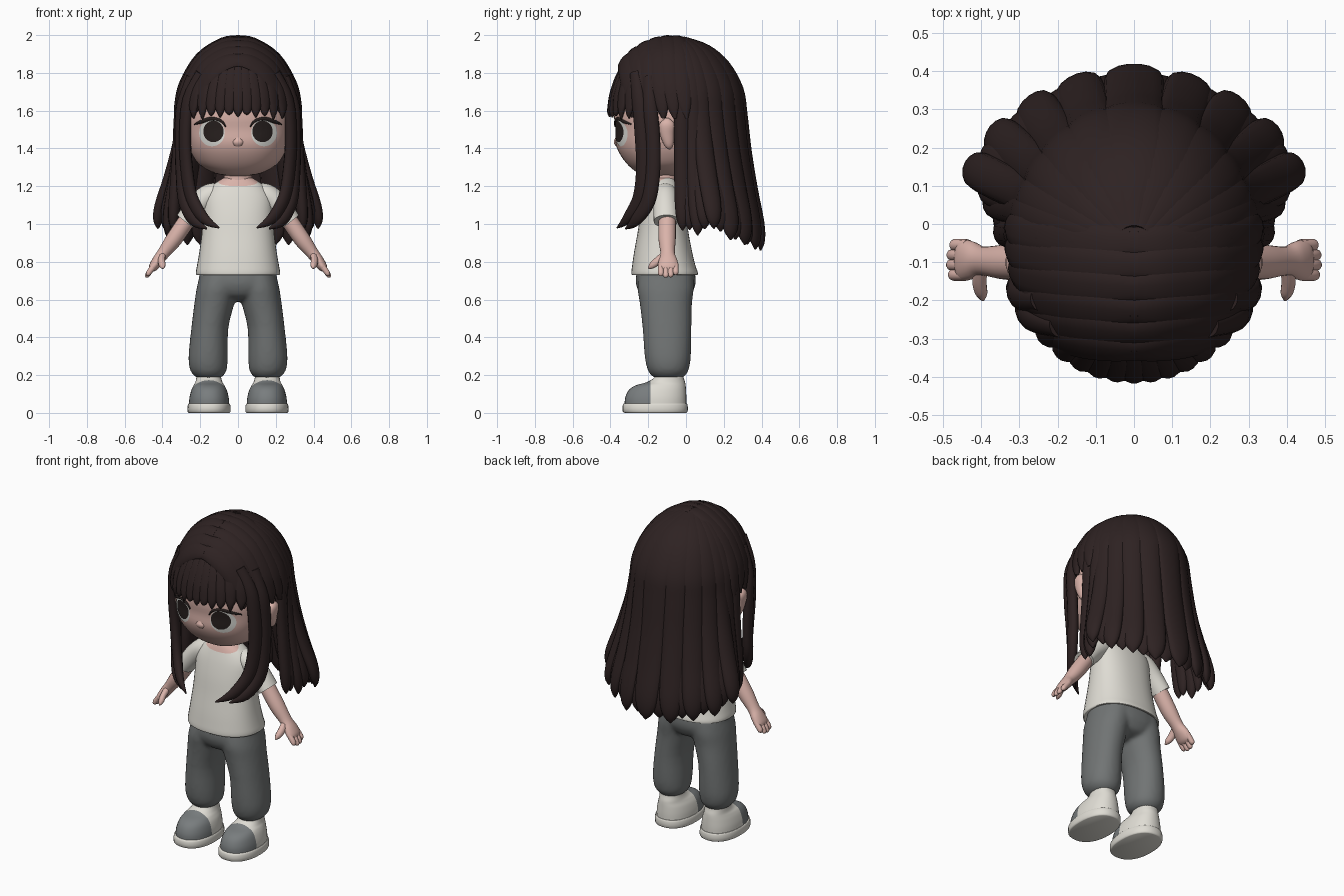
import bpy, bmesh, math
from mathutils import Vector
from mathutils.bvhtree import BVHTree

if "Cube" in bpy.data.objects:
    bpy.data.objects.remove(bpy.data.objects["Cube"])


def material(name, rgb):
    m = bpy.data.materials.new(name)
    m.diffuse_color = (*rgb, 1)
    m.use_nodes = True
    m.node_tree.nodes["Principled BSDF"].inputs["Base Color"].default_value = m.diffuse_color
    return m


SKIN = material("skin", (0.70, 0.45, 0.40))
HAIR = material("dark_brown_hair", (0.027, 0.016, 0.016))
SHIRT = material("off_white_cloth", (0.74, 0.72, 0.66))
PANTS = material("grey_trousers", (0.165, 0.175, 0.175))
TOE = material("grey_shoe", (0.19, 0.205, 0.21))
WHITE = material("eye_white", (0.72, 0.72, 0.68))
IRIS = material("dark_iris", (0.020, 0.014, 0.013))


def resample(rows, n):
    """Catmull-Rom through rows of numbers, n steps per span."""
    out = []
    for i in range(len(rows) - 1):
        a, b, c, d = rows[max(i - 1, 0)], rows[i], rows[i + 1], rows[min(i + 2, len(rows) - 1)]
        for k in range(n):
            t = k / n
            out.append([q + 0.5 * t * (r - p + t * (2 * p - 5 * q + 4 * r - s + t * (3 * (q - r) + s - p)))
                        for p, q, r, s in zip(a, b, c, d)])
    return out + [list(rows[-1])]


def skin_rings(bm, rings):
    vs = [[bm.verts.new(p) for p in r] for r in rings]
    n = len(vs[0])
    for a, b in zip(vs, vs[1:]):
        for i in range(n):
            bm.faces.new((a[i], a[(i + 1) % n], b[(i + 1) % n], b[i]))
    bm.faces.new(vs[0])
    bm.faces.new(vs[-1])


def loft(bm, rows, power=2.2, sides=36, steps=3):
    """Stacked rings from rows of (z, centre x, half width, front y, back y)."""
    rings = []
    for z, cx, rx, yf, yb in resample(rows, steps):
        ring = []
        for i in range(sides):
            a = 2 * math.pi * i / sides
            c, s = math.cos(a), math.sin(a)
            ring.append((cx + rx * math.copysign(abs(c) ** (2 / power), c),
                         (yf + yb) / 2 + (yb - yf) / 2 * math.copysign(abs(s) ** (2 / power), s), z))
        rings.append(ring)
    skin_rings(bm, rings)


def tube(bm, rows, hint, sides=10, steps=4):
    """Tapered tube from rows of (x, y, z, half width, half thickness)."""
    pts = resample(rows, steps)
    rings = []
    for i, (x, y, z, w, t) in enumerate(pts):
        p = Vector((x, y, z))
        tan = (Vector(pts[min(i + 1, len(pts) - 1)][:3]) - Vector(pts[max(i - 1, 0)][:3])).normalized()
        h = Vector(hint(p)) if callable(hint) else Vector(hint)
        nrm = (h - tan * h.dot(tan)).normalized()
        side = tan.cross(nrm)
        w, t = max(w, 0.003), max(t, 0.003)
        rings.append([p + side * w * math.cos(2 * math.pi * k / sides) + nrm * t * math.sin(2 * math.pi * k / sides)
                      for k in range(sides)])
    skin_rings(bm, rings)


def finish(bm, name, *mats, rule=None, angle=50):
    bmesh.ops.recalc_face_normals(bm, faces=bm.faces)
    if rule:
        for f in bm.faces:
            f.material_index = rule(f.calc_center_median())
    me = bpy.data.meshes.new(name)
    bm.to_mesh(me)
    bm.free()
    for m in mats:
        me.materials.append(m)
    me.shade_smooth()
    me.set_sharp_from_angle(angle=math.radians(angle))
    ob = bpy.data.objects.new(name, me)
    bpy.context.collection.objects.link(ob)
    return ob


def cut(bm, co, no):
    bmesh.ops.bisect_plane(bm, geom=bm.verts[:] + bm.edges[:] + bm.faces[:], plane_co=co, plane_no=no)


# Head, with a small nose
bm = bmesh.new()
loft(bm, [(1.255, 0, .05, -.20, -.05), (1.268, 0, .12, -.25, 0), (1.31, 0, .20, -.305, .06),
          (1.37, 0, .245, -.35, .12), (1.43, 0, .268, -.373, .16), (1.50, 0, .285, -.373, .18),
          (1.58, 0, .29, -.38, .20), (1.70, 0, .27, -.36, .20), (1.82, 0, .18, -.25, .12)], 2.35, 48, 4)
skull = BVHTree.FromBMesh(bm)
finish(bm, "head", SKIN)
bm = bmesh.new()
tube(bm, [(0, -.362, 1.48, .006, .003), (0, -.365, 1.45, .022, .012), (0, -.366, 1.43, .03, .016),
          (0, -.352, 1.40, .012, .004)], (0, -1, 0))
finish(bm, "nose", SKIN)


def on_face(x, z, off):
    hit = skull.ray_cast(Vector((x, -1, z)), Vector((0, 1, 0)))[0]
    return (x, hit.y - off, z)


def eye_disc(name, s, cx, cz, rx, rz, off, mat):
    bm = bmesh.new()
    mid, prev = bm.verts.new(on_face(s * cx, cz, off)), None
    for r in (.25, .5, .75, 1):
        ring = [bm.verts.new(on_face(s * (cx + r * rx * math.cos(k * math.pi / 14)),
                                     cz + r * rz * math.sin(k * math.pi / 14), off)) for k in range(28)]
        for k in range(28):
            j = (k + 1) % 28
            bm.faces.new((prev[k], ring[k], ring[j], prev[j]) if prev else (mid, ring[k], ring[j]))
        prev = ring
    finish(bm, name, mat)


trousers = bmesh.new()
for s, tag in ((1, "left"), (-1, "right")):
    # Eyes, lashes and ears
    eye_disc(tag + "_eye_white", s, .138, 1.483, .068, .072, .003, WHITE)
    eye_disc(tag + "_iris", s, .13, 1.49, .054, .057, .006, IRIS)
    bm = bmesh.new()
    tube(bm, [(*on_face(s * x, z, .004), w, .005) for x, z, w in
              ((.065, 1.515, .003), (.09, 1.546, .007), (.14, 1.558, .009), (.19, 1.543, .010), (.23, 1.528, .003))],
         (0, -1, 0), 8)
    finish(bm, tag + "_lash", IRIS)
    bm = bmesh.new()
    tube(bm, [(s * .285, -.085, 1.40, .008, .01), (s * .295, -.09, 1.42, .025, .022), (s * .305, -.10, 1.48, .038, .026),
              (s * .31, -.10, 1.53, .04, .026), (s * .305, -.10, 1.56, .01, .01)], (s, 0, 0), 14)
    finish(bm, tag + "_ear", SKIN)

    # Sleeve, arm and hand
    bm = bmesh.new()
    tube(bm, [(s * .11, -.11, 1.165, .06, .055), (s * .16, -.11, 1.145, .066, .063), (s * .22, -.108, 1.09, .065, .06),
              (s * .28, -.105, 1.015, .066, .054)], (s * .8, 0, .6), 24)
    finish(bm, tag + "_sleeve", SHIRT)
    bm = bmesh.new()
    up = (s * .8, 0, .6)
    tube(bm, [(s * .25, -.10, 1.05, .046, .044), (s * .335, -.10, .925, .046, .044), (s * .395, -.097, .845, .038, .033),
              (s * .425, -.095, .805, .05, .03), (s * .45, -.095, .77, .054, .024), (s * .462, -.095, .753, .04, .012)],
         up, 20)
    for k, drop in enumerate((0, .008, .006, -.006)):
        y = -.133 + k * .026
        tube(bm, [(s * .435, y, .79, .015, .016), (s * .465, y, .752, .016, .016),
                  (s * (.477 + drop * .6), y, .733 - drop, .014, .012),
                  (s * (.482 + drop * .6), y, .725 - drop, .003, .003)], up)
    tube(bm, [(s * .40, -.11, .84, .02, .018), (s * .405, -.15, .805, .022, .018), (s * .40, -.18, .78, .018, .016),
              (s * .396, -.20, .765, .004, .004)], up)
    finish(bm, tag + "_arm", SKIN)

    # Trouser leg
    loft(trousers, [(.185, s * .155, .062, -.165, -.02), (.20, s * .155, .08, -.185, -.002), (.23, s * .157, .098, -.204, .015),
                    (.30, s * .158, .104, -.219, .026), (.45, s * .149, .098, -.23, .029), (.58, s * .125, .106, -.245, .032),
                    (.66, s * .11, .109, -.257, .042), (.74, s * .09, .11, -.25, .04)], 2.1, 28)

    # Shoe: upper with grey toe, and sole
    bm = bmesh.new()
    loft(bm, [(.04, s * .153, .107, -.325, .002), (.08, s * .153, .104, -.322, .002), (.12, s * .153, .094, -.303, .0),
              (.145, s * .154, .082, -.268, -.002), (.162, s * .154, .072, -.21, -.005), (.185, s * .155, .066, -.17, -.012),
              (.21, s * .155, .064, -.162, -.016)], 2.2, 36, 4)
    cut(bm, (0, -.187, .1), (0, 1, 0))
    finish(bm, tag + "_shoe", SHIRT, TOE, rule=lambda c: int(c.y < -.187 and c.z < .185))
    bm = bmesh.new()
    loft(bm, [(0, s * .153, .108, -.325, .002), (.008, s * .153, .114, -.335, .009), (.04, s * .153, .113, -.335, .009),
              (.05, s * .153, .108, -.328, .004)], 2.3, 36, 2)
    finish(bm, tag + "_sole", SHIRT)

# Neck
bm = bmesh.new()
loft(bm, [(1.14, 0, .085, -.20, -.05), (1.2, 0, .08, -.19, -.05), (1.25, 0, .074, -.185, -.045), (1.33, 0, .08, -.2, -.04)])
finish(bm, "neck", SKIN)

# Shirt body, skin above the slanted neckline
bm = bmesh.new()
loft(bm, [(.745, 0, .19, -.26, .03), (.73, 0, .218, -.285, .06), (.745, 0, .223, -.289, .062), (.78, 0, .217, -.285, .05),
          (.85, 0, .205, -.275, .033), (.95, 0, .192, -.257, .014), (1.05, 0, .185, -.24, 0), (1.14, 0, .178, -.218, -.015),
          (1.20, 0, .14, -.198, -.035), (1.235, 0, .092, -.184, -.055), (1.246, 0, .07, -.175, -.06)], 2.3, 40)
cut(bm, (0, -.12, 1.237), (0, -.47, 1))
finish(bm, "shirt", SHIRT, SKIN, rule=lambda c: int(c.z - 1.237 - .47 * (c.y + .12) > 0))

# Trousers: hips fused with the legs
loft(trousers, [(.59, 0, .03, -.15, -.06), (.61, 0, .10, -.22, .01), (.64, 0, .18, -.25, .035), (.69, 0, .206, -.266, .052),
                (.76, 0, .202, -.26, .045)], 2.3, 36)
pants = finish(trousers, "trousers", PANTS)
rm = pants.modifiers.new("fuse", 'REMESH')
rm.mode, rm.voxel_size, rm.use_smooth_shade = 'VOXEL', .011, True
sm = pants.modifiers.new("soften", 'SMOOTH')
sm.factor, sm.iterations = .5, 8

# Hair cap: upper part of an ellipsoid, deeper at the back
C, R, BACK = Vector((0, -.06, 1.58)), Vector((.335, .355, .417)), .385


def outward(p):
    d = p - C
    return (d.x / R.x ** 2, d.y / (BACK if d.y > 0 else R.y) ** 2, max(d.z, 0) / R.z ** 2)


bm = bmesh.new()
bmesh.ops.create_uvsphere(bm, u_segments=48, v_segments=32, radius=1)
for v in bm.verts:
    x, y, z = v.co * .978
    v.co = C + Vector((x * R.x, y * (BACK if y > 0 else R.y), z * R.z))
bmesh.ops.bisect_plane(bm, geom=bm.verts[:] + bm.edges[:] + bm.faces[:], plane_co=(0, 0, 1.625),
                       plane_no=(0, 0, -1), clear_outer=True)
bmesh.ops.holes_fill(bm, edges=bm.edges[:])
finish(bm, "hair_cap", HAIR)

# Long strands from the crown down the sides and back, plus an inner layer; rows of (x, y, z, width)
ends = [(.365, -.015, .965, .042), (.395, .07, .94, .046), (.45, .16, .975, .052), (.385, .255, .915, .058),
        (.285, .335, .89, .064), (.16, .395, .865, .068), (0, .425, .86, .08)]
ends += [(-x, y, z, w) for x, y, z, w in reversed(ends[:-1])]


def strand(bm, end, inset, top):
    ex, ey, ez, wide = end
    a = math.atan2((ey - C.y) / BACK, ex / R.x)
    rows = []
    for deg, w, t in top:
        e = math.radians(deg)
        k = 1.012 - (t + inset) / .35
        rows.append((R.x * k * math.cos(e) * math.cos(a), C.y + BACK * k * math.cos(e) * math.sin(a),
                     C.z + R.z * min(k, 1 - t / .4) * math.sin(e), w * wide, t))
    x0, y0 = rows[-1][:2]
    f = 1 - (.028 + inset) / .42
    ex, ey = ex * f, C.y + (ey - C.y) * f
    for u, g, w, t in ((.27, .22, 1, .031), (.55, .55, 1.02, .032), (.8, .92, .95, .031), (.93, 1.03, .65, .023),
                       (1, 1.02, .06, .004)):
        rows.append((x0 + (ex - x0) * g, y0 + (ey - y0) * g, C.z + (ez - C.z) * u, w * wide, t))
    tube(bm, rows, outward, 14)


bm = bmesh.new()
for e in ends:
    strand(bm, e, 0, ((82, .35, .012), (62, .8, .018), (42, 1.05, .023), (20, 1.08, .027), (0, 1.03, .03)))
for p, q in zip(ends, ends[1:]):
    m = [(i + j) / 2 for i, j in zip(p, q)]
    strand(bm, (m[0], m[1], m[2] + .015, m[3]), .014, ((30, .8, .02), (12, .9, .02), (0, 1, .03)))
finish(bm, "long_back_hair", HAIR, angle=70)

# Swept bands over the front of the crown
bm = bmesh.new()
for s in (1, -1):
    for y in (-.03, -.09, -.15, -.21, -.265, -.31):
        k = math.sqrt(1 - ((y - C.y) / R.y) ** 2) * .975
        rows = []
        for deg, w in ((92, .04), (75, .05), (50, .052), (25, .048), (8, .038), (-3, .01)):
            e = math.radians(deg)
            rows.append((s * R.x * k * math.cos(e), y - .05 * math.sin(e) + .03, C.z + R.z * k * math.sin(e), w, .014))
        tube(bm, rows, outward)
finish(bm, "crown_hair", HAIR, angle=70)

# Pointed fringe
bm = bmesh.new()
for i in range(-5, 6):
    x, tip = i * .047, 1.567 + .012 * (i % 2) - .0008 * i * i
    rows = []
    for z, w, f in ((1.90, .02, .6), (1.80, .034, .8), (1.70, .037, .95), (1.63, .032, 1), (1.59, .018, 1), (tip, .003, 1)):
        d = 1 - (x * f / R.x) ** 2 - ((z - C.z) / R.z) ** 2
        rows.append((x * f, C.y - R.y * math.sqrt(max(d, 0)) + .011, z, w, .014 if z > tip else .004))
    tube(bm, rows, outward)
finish(bm, "fringe", HAIR, angle=70)

# Face-framing locks curling forward at the tips
bm = bmesh.new()
for s in (1, -1):
    for path in (((.20, -.27, 1.80, .03), (.262, -.25, 1.66, .04), (.28, -.235, 1.48, .04), (.272, -.225, 1.3, .042),
                  (.245, -.245, 1.14, .04), (.18, -.31, 1.03, .03), (.10, -.365, .98, .004)),
                 ((.25, -.2, 1.78, .03), (.297, -.19, 1.62, .04), (.305, -.175, 1.45, .04), (.30, -.175, 1.27, .04),
                  (.285, -.20, 1.12, .04), (.235, -.265, 1.02, .032), (.165, -.32, .975, .004))):
        tube(bm, [(s * x, y, z, w, w * .72) for x, y, z, w in path], outward, 12)
finish(bm, "front_locks", HAIR, angle=70)
